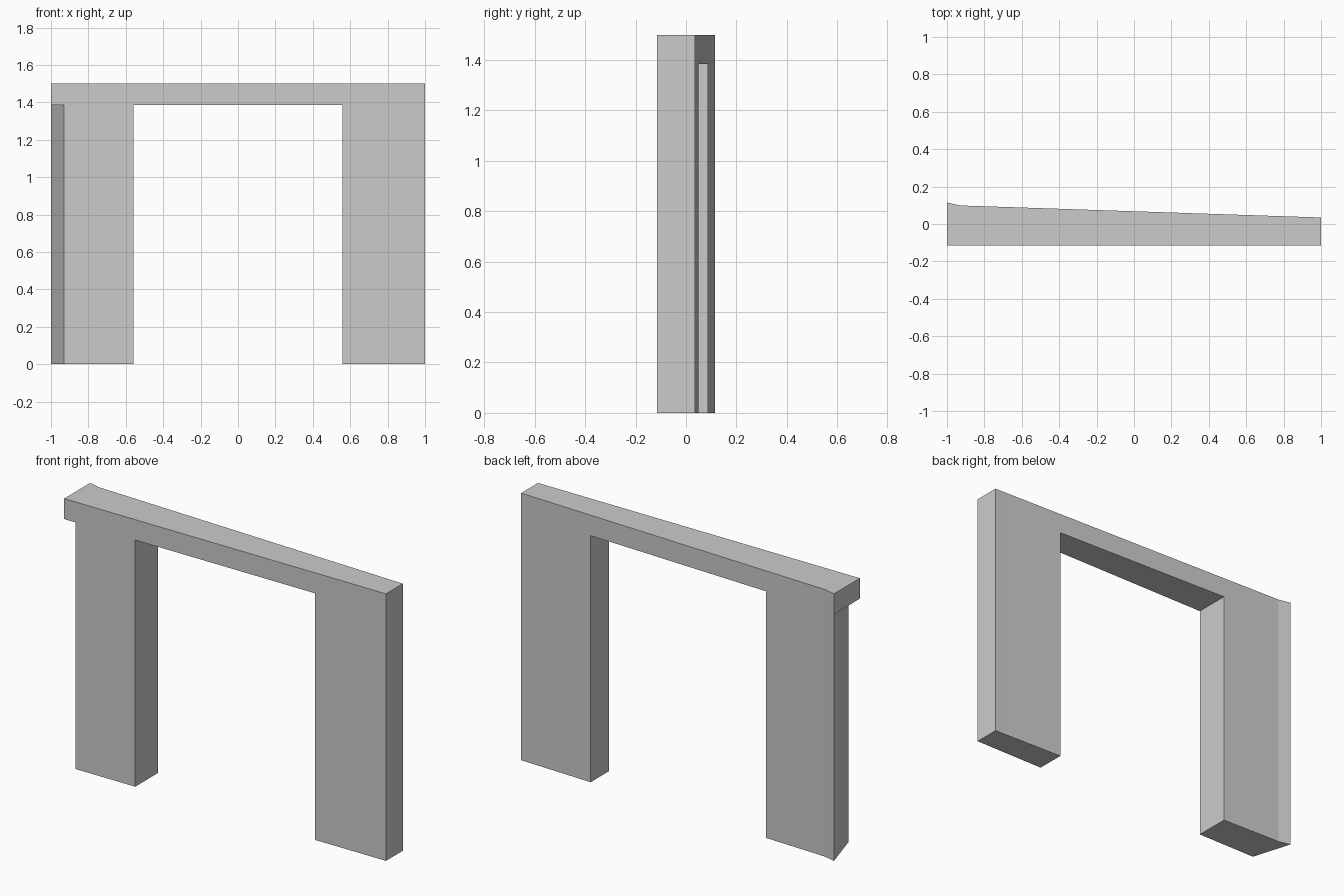
import bpy, bmesh

if "Cube" in bpy.data.objects:
    bpy.data.objects.remove(bpy.data.objects["Cube"])

HEIGHT, LINTEL_Z = 1.5, 1.385   # overall height, underside of lintel
LEG_X = 0.558                   # inner face of each leg
FRONT = -0.115


def prism(name, outline, z0, z1):
    """Extrude a plan outline (x, y) from z0 up to z1."""
    bm = bmesh.new()
    base = bm.faces.new([bm.verts.new((x, y, z0)) for x, y in outline])
    top = bmesh.ops.extrude_face_region(bm, geom=[base])["geom"]
    verts = [v for v in top if isinstance(v, bmesh.types.BMVert)]
    bmesh.ops.translate(bm, verts=verts, vec=(0, 0, z1 - z0))
    bmesh.ops.recalc_face_normals(bm, faces=bm.faces)
    mesh = bpy.data.meshes.new(name)
    bm.to_mesh(mesh)
    bm.free()
    obj = bpy.data.objects.new(name, mesh)
    bpy.context.collection.objects.link(obj)
    return obj


def cut(target, cutter):
    mod = target.modifiers.new(cutter.name, 'BOOLEAN')
    mod.operation, mod.solver, mod.object = 'DIFFERENCE', 'EXACT', cutter
    cutter.hide_render = True
    cutter.display_type = 'WIRE'


# Doorway frame: tapered plan with flared left end
frame = prism("doorway_frame",
              [(-1, FRONT), (1, FRONT), (1, 0.035), (0.93, 0.037),
               (-0.93, 0.099), (-1, 0.115)], 0, HEIGHT)

# Opening between the legs
cut(frame, prism("opening_cutter",
                 [(-LEG_X, -0.5), (LEG_X, -0.5), (LEG_X, 0.5), (-LEG_X, 0.5)],
                 -0.5, LINTEL_Z))

# Slanted outer face of the left leg, leaving the lintel overhanging
cut(frame, prism("slant_cutter",
                 [(-0.93 + 0.07 * 0.5, FRONT - 0.115), (-1, 0.115),
                  (-1.3, 0.115), (-1.3, FRONT - 0.115)],
                 -0.5, LINTEL_Z))
